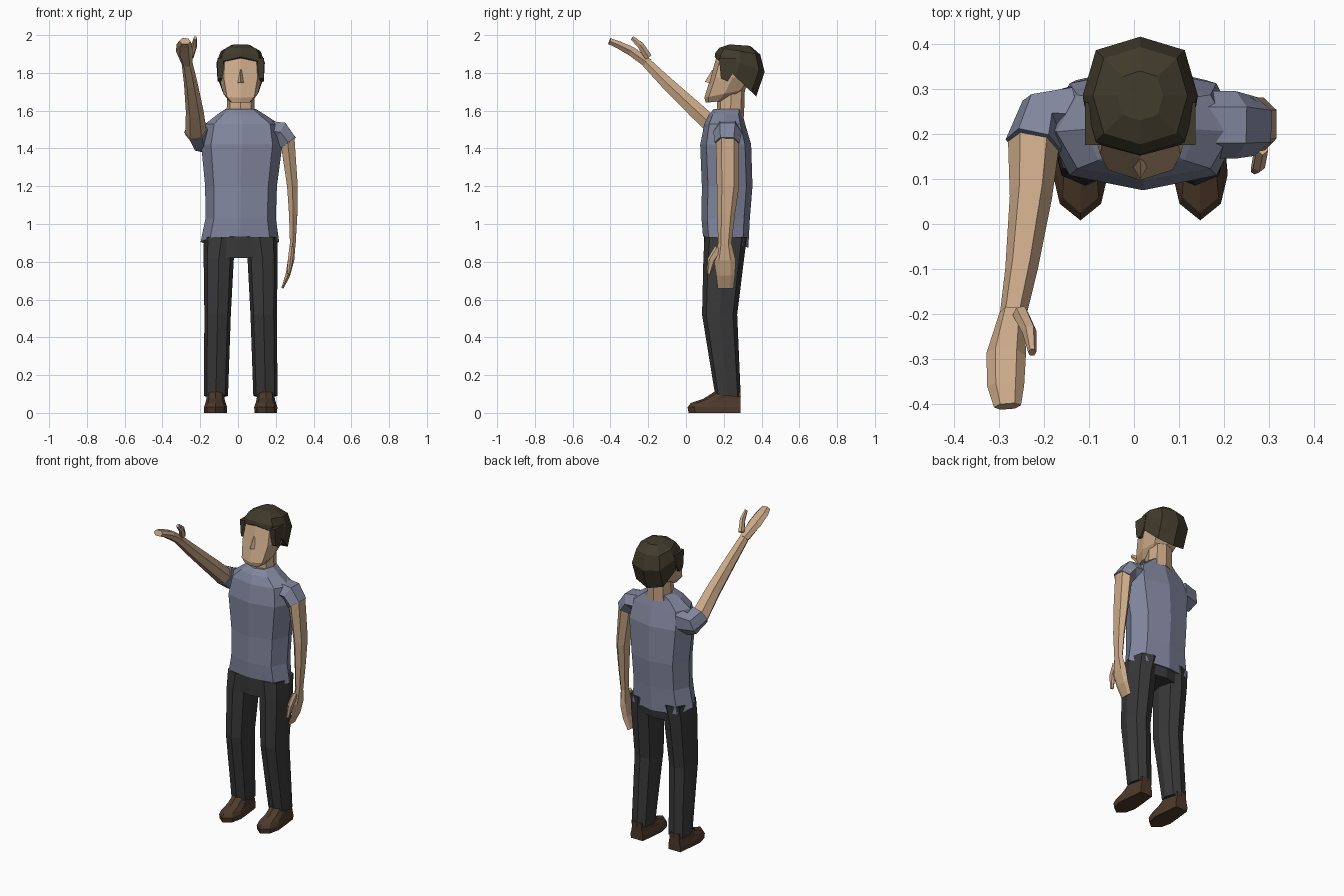
import bpy, bmesh, math
from mathutils import Vector

CX = 0.014  # symmetry plane of the body


def material(name, rgb):
    m = bpy.data.materials.new(name)
    m.diffuse_color = (*rgb, 1)
    return m


SKIN = material("skin", (0.60, 0.40, 0.25))
SHIRT = material("shirt_cloth", (0.22, 0.24, 0.34))
PANTS = material("trouser_cloth", (0.04, 0.04, 0.042))
SHOE = material("leather", (0.075, 0.042, 0.024))
HAIR = material("hair", (0.052, 0.043, 0.025))


def loft(name, rings, mat):
    """Skin a list of equal-length point rings and cap both ends."""
    bm = bmesh.new()
    rows = [[bm.verts.new(p) for p in r] for r in rings]
    n = len(rows[0])
    for a, b in zip(rows, rows[1:]):
        for i in range(n):
            j = (i + 1) % n
            bm.faces.new((a[i], a[j], b[j], b[i]))
    bm.faces.new(rows[0])
    bm.faces.new(rows[-1])
    bmesh.ops.recalc_face_normals(bm, faces=bm.faces)
    me = bpy.data.meshes.new(name)
    bm.to_mesh(me)
    bm.free()
    ob = bpy.data.objects.new(name, me)
    bpy.context.collection.objects.link(ob)
    me.materials.append(mat)
    return ob


def circle(n, e):
    for i in range(n):
        a = 2 * math.pi * i / n
        c, s = math.cos(a), math.sin(a)
        yield math.copysign(abs(c) ** e, c) if abs(c) > 1e-6 else 0, \
            math.copysign(abs(s) ** e, s) if abs(s) > 1e-6 else 0


def stack(name, levels, mat, n=8, e=0.8):
    """Levels: x, y, z, x radius, y radius, rise of the front edge."""
    loft(name, [[(x + rx * c, y + ry * s, z - tilt * s) for c, s in circle(n, e)]
                for x, y, z, rx, ry, tilt in levels], mat)


def tube(name, path, hint, mat, n=6, e=0.9):
    """Path: x, y, z, radius along the hint, radius across it."""
    pts = [Vector(p[:3]) for p in path]
    rings = []
    for i, p in enumerate(path):
        t = (pts[min(i + 1, len(pts) - 1)] - pts[max(i - 1, 0)]).normalized()
        h = Vector(hint)
        u = (h - t * h.dot(t)).normalized()
        v = t.cross(u)
        rings.append([pts[i] + u * p[3] * c + v * p[4] * s for c, s in circle(n, e)])
    loft(name, rings, mat)


# shoes and trouser legs, one per side
outline = [(0, .008), (.045, .045), (.06, .11), (.052, .2), (.042, .288),
           (-.042, .288), (-.052, .2), (-.06, .11), (-.045, .045)]
for side, s in (("right", 1), ("left", -1)):
    rings = [[(CX + s * .133 + x * w, .288 - (.288 - y) * k, z) for x, y in outline]
             for z, w, k in ((0, 1, .98), (.03, 1.02, 1), (.052, .9, .94), (.075, .8, .7), (.11, .75, .5))]
    loft("shoe_" + side, rings, SHOE)
    stack("trouser_leg_" + side, [
        (CX + s * .131, .222, .09, .064, .068, .006),
        (CX + s * .122, .178, .52, .070, .093, 0),
        (CX + s * .116, .200, .82, .080, .108, 0),
        (CX + s * .100, .210, .93, .095, .112, 0)], PANTS)
stack("trouser_seat", [(CX, .20, .82, .190, .106, 0), (CX, .21, .95, .196, .116, 0)], PANTS)

# shirt body with a hem that drops at the back
stack("shirt_body", [
    (.010, .210, .905, .208, .120, .030),
    (.014, .210, 1.03, .186, .128, 0),
    (.016, .218, 1.20, .190, .134, 0),
    (.020, .210, 1.42, .215, .135, 0),
    (.022, .205, 1.53, .195, .108, 0),
    (.016, .210, 1.58, .125, .090, 0),
    (.014, .225, 1.61, .078, .076, 0)], SHIRT)

# sleeves
tube("sleeve_lowered", [(.15, .22, 1.49, .075, .065), (.225, .22, 1.487, .075, .062),
                        (.268, .217, 1.43, .066, .053)], (0, 1, 0), SHIRT)
tube("sleeve_raised", [(-.13, .25, 1.45, .06, .085), (-.205, .235, 1.455, .062, .072),
                       (-.223, .175, 1.495, .064, .062)], (1, 0, 0), SHIRT)

# lowered arm, hand and thumb
tube("arm_lowered", [(.26, .22, 1.46, .062, .044), (.288, .222, 1.20, .059, .032),
                     (.292, .212, 1.05, .047, .025), (.29, .205, .89, .035, .017)], (0, 1, 0), SKIN)
tube("hand_lowered", [(.29, .205, .90, .035, .017), (.281, .205, .81, .057, .019),
                      (.264, .21, .73, .050, .014), (.235, .21, .66, .042, .007)], (0, 1, 0), SKIN)
tube("thumb_lowered", [(.284, .175, .87, .026, .015), (.277, .135, .81, .022, .015),
                       (.268, .12, .735, .010, .009)], (0, 1, 0), SKIN)

# raised arm, hand and thumb
tube("arm_raised", [(-.222, .19, 1.475, .058, .052), (-.229, .06, 1.595, .047, .048),
                    (-.250, -.10, 1.745, .036, .038), (-.270, -.21, 1.855, .029, .029)], (1, 0, 0), SKIN)
tube("hand_raised", [(-.270, -.20, 1.850, .029, .029), (-.284, -.29, 1.915, .044, .028),
                     (-.285, -.36, 1.950, .041, .022), (-.281, -.405, 1.968, .030, .019)], (1, 0, 0), SKIN)
tube("thumb_raised", [(-.252, -.20, 1.885, .018, .022), (-.232, -.24, 1.945, .016, .020),
                      (-.226, -.285, 1.985, .009, .012)], (1, 0, 0), SKIN)

# neck, head and nose
stack("neck", [(CX, .235, 1.57, .075, .072, 0), (CX, .24, 1.73, .070, .072, 0)], SKIN)
stack("head", [
    (CX, .165, 1.648, .060, .060, -.006),
    (CX, .205, 1.690, .092, .108, -.022),
    (CX, .245, 1.775, .114, .115, 0),
    (CX, .265, 1.870, .106, .105, .01),
    (CX, .280, 1.920, .070, .080, .01)], SKIN, e=0.7)
loft("nose", [[(CX - .008, .15, 1.82), (CX + .008, .15, 1.82), (CX, .138, 1.815)],
              [(CX - .024, .14, 1.745), (CX + .024, .14, 1.745), (CX, .100, 1.752)]], SKIN)

# hair cap sloping from fringe to nape, with sideburns
stack("hair_cap", [
    (CX, .262, 1.780, .124, .110, .105),
    (CX, .285, 1.855, .128, .131, .050),
    (CX, .285, 1.915, .105, .108, .018),
    (CX, .285, 1.947, .050, .055, .004)], HAIR, e=0.75)
for side, s in (("right", 1), ("left", -1)):
    loft("sideburn_" + side,
         [[(CX + s * x, y, z) for y, z in ((.175, 1.88), (.27, 1.88), (.25, 1.80), (.22, 1.755), (.185, 1.77))]
          for x in (.09, .123)], HAIR)
